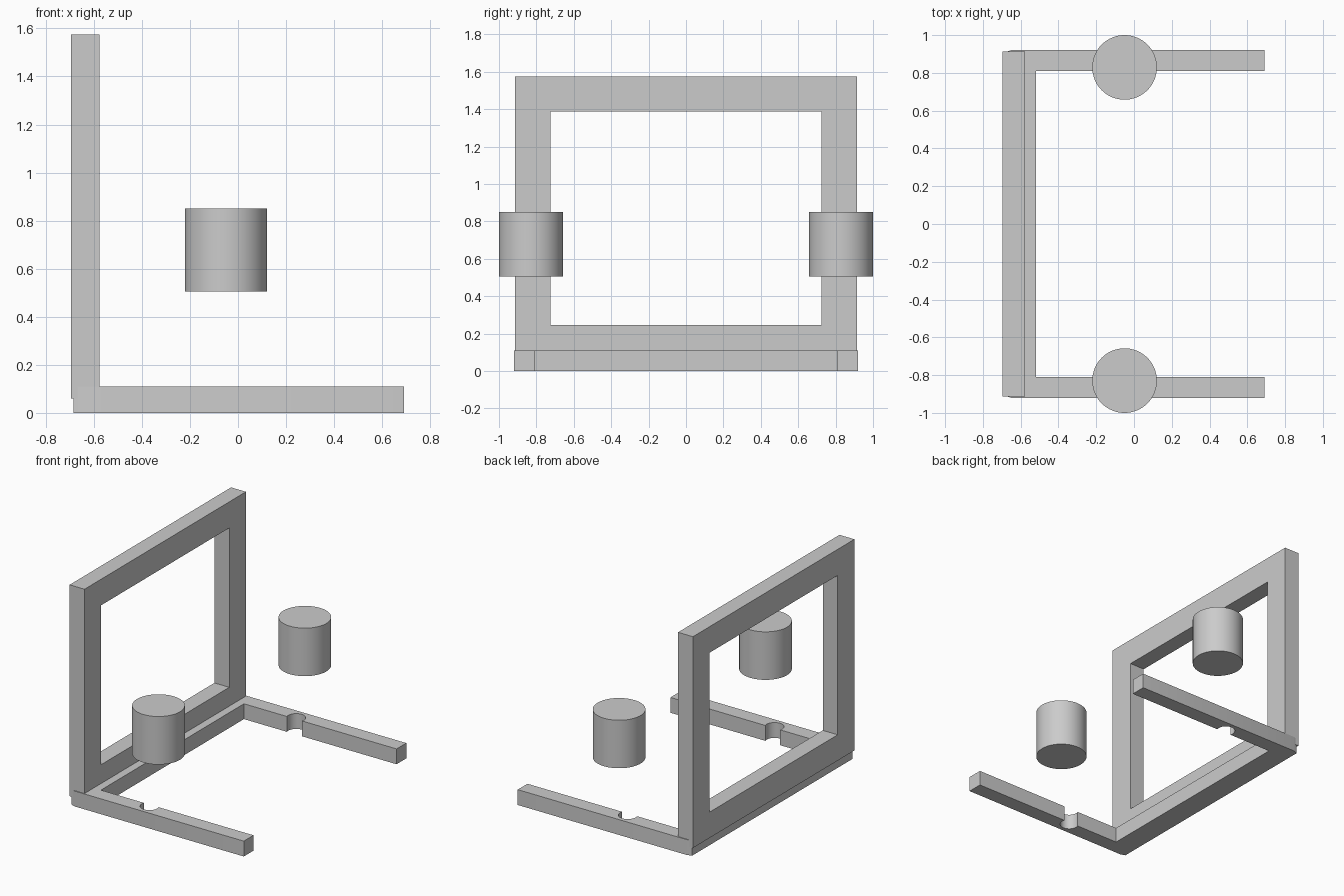
import bpy
import bmesh
import math
from mathutils import Vector

default = bpy.data.objects.get("Cube")
if default:
    bpy.data.objects.remove(default, do_unlink=True)

GREY = (0.6, 0.6, 0.6, 1.0)
grey = bpy.data.materials.new("plain grey")
grey.use_nodes = True
grey.diffuse_color = GREY
grey.node_tree.nodes["Principled BSDF"].inputs["Base Color"].default_value = GREY


def finish(name, bm):
    bmesh.ops.recalc_face_normals(bm, faces=bm.faces)
    mesh = bpy.data.meshes.new(name)
    bm.to_mesh(mesh)
    bm.free()
    mesh.materials.append(grey)
    obj = bpy.data.objects.new(name, mesh)
    bpy.context.collection.objects.link(obj)
    return obj


def extrude(bm, faces, offset):
    moved = bmesh.ops.extrude_face_region(bm, geom=faces)["geom"]
    verts = [v for v in moved if isinstance(v, bmesh.types.BMVert)]
    bmesh.ops.translate(bm, verts=verts, vec=Vector(offset))
    # the starting faces stay behind as the closing cap


# U-shaped base: half outline from the front tip round to the back,
# with a round socket opening on the inner side of the rail
BACK, TIP, OUTER, INNER = -0.685, 0.69, 0.92, 0.81
socket_x, socket_y, socket_r = -0.12, 0.83, 0.062
lip = math.asin((socket_y - INNER) / socket_r)
STEPS = 20
half = [(-0.52, INNER)]
for i in range(STEPS + 1):
    a = math.pi + lip - (math.pi + 2 * lip) * i / STEPS
    half.append((socket_x + socket_r * math.cos(a), socket_y + socket_r * math.sin(a)))
half += [(TIP, INNER), (TIP, OUTER), (-0.65, OUTER), (BACK, 0.908)]
outline = half + [(x, -y) for x, y in reversed(half)]

bm = bmesh.new()
face = bm.faces.new([bm.verts.new((x, y, 0)) for x, y in outline])
extrude(bm, [face], (0, 0, 0.11))
base = finish("base_rails", bm)

# Upright rectangular frame with an open middle
bm = bmesh.new()


def ring(half_width, low, high):
    corners = [(-half_width, low), (half_width, low), (half_width, high), (-half_width, high)]
    return [bm.verts.new((-0.695, y, z)) for y, z in corners]


outer, inner = ring(0.914, 0.06, 1.574), ring(0.725, 0.245, 1.387)
faces = []
for i in range(4):
    j = (i + 1) % 4
    faces.append(bm.faces.new((outer[i], outer[j], inner[j], inner[i])))
extrude(bm, faces, (0.118, 0, 0))
finish("upright_frame", bm)

# Pair of floating cylinders
for name, side in (("left_cylinder", 1), ("right_cylinder", -1)):
    bpy.ops.mesh.primitive_cylinder_add(
        vertices=64, radius=0.171, depth=0.344, location=(-0.05, side * 0.829, 0.678))
    cylinder = bpy.context.object
    cylinder.name = name
    cylinder.data.materials.append(grey)
    bpy.ops.object.shade_smooth_by_angle(angle=math.radians(30))

# Smooth the socket walls
bpy.ops.object.select_all(action='DESELECT')
base.select_set(True)
bpy.context.view_layer.objects.active = base
bpy.ops.object.shade_smooth_by_angle(angle=math.radians(30))
